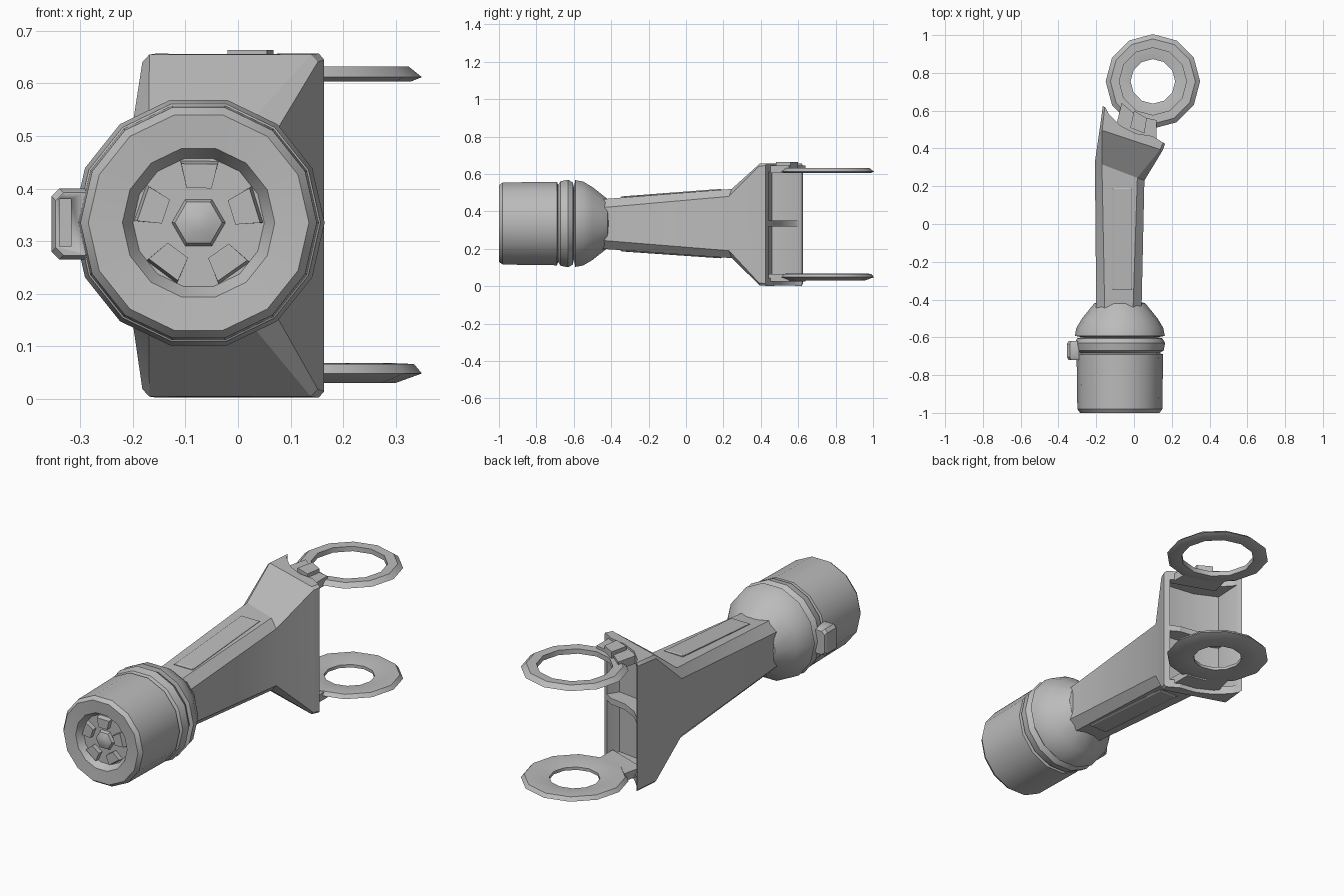
import bpy, bmesh, math
from mathutils import Vector

cube = bpy.data.objects.get("Cube")
if cube:
    bpy.data.objects.remove(cube, do_unlink=True)

grey = bpy.data.materials.new("light grey")
grey.use_nodes = True
grey.diffuse_color = (0.5, 0.5, 0.5, 1)
grey.node_tree.nodes["Principled BSDF"].inputs["Base Color"].default_value = (0.5, 0.5, 0.5, 1)


def finish(name, bm, smooth=32):
    bmesh.ops.recalc_face_normals(bm, faces=bm.faces)
    mesh = bpy.data.meshes.new(name)
    bm.to_mesh(mesh)
    bm.free()
    mesh.materials.append(grey)
    ob = bpy.data.objects.new(name, mesh)
    bpy.context.collection.objects.link(ob)
    bpy.ops.object.select_all(action='DESELECT')
    ob.select_set(True)
    bpy.context.view_layer.objects.active = ob
    bpy.ops.object.shade_smooth_by_angle(angle=math.radians(smooth))
    return ob


def loft(name, sections, closed=False):
    """Join matching rings of points; cap the ends unless closed."""
    bm = bmesh.new()
    rings = [[bm.verts.new(p) for p in s] for s in sections]
    pairs = list(zip(rings, rings[1:]))
    if closed:
        pairs.append((rings[-1], rings[0]))
    else:
        bm.faces.new(rings[0])
        bm.faces.new(rings[-1])
    for a, b in pairs:
        n = len(a)
        for i in range(n):
            j = (i + 1) % n
            bm.faces.new((a[i], a[j], b[j], b[i]))
    return finish(name, bm)


def prism(name, outline, z0, z1):
    return loft(name, [[(x, y, z) for x, y in outline] for z in (z0, z1)])


def circle(cx, cy, r, sides):
    return [(cx + r * math.cos(2 * math.pi * i / sides),
             cy + r * math.sin(2 * math.pi * i / sides)) for i in range(sides)]


def turned(name, profile, sides=14):
    """Lathe (radius, y) pairs about the motor axis."""
    return loft(name, [[(x, y, z) for x, z in circle(AX, AZ, r, sides)] for r, y in profile])


def cut(ob, cutter):
    mod = ob.modifiers.new("cut", 'BOOLEAN')
    mod.operation = 'DIFFERENCE'
    mod.solver = 'EXACT'
    mod.object = cutter
    bpy.context.view_layer.objects.active = ob
    bpy.ops.object.modifier_apply(modifier=mod.name)
    bpy.data.objects.remove(cutter, do_unlink=True)


AX, AZ = -0.075, 0.335      # motor axis
RX, RY = 0.1, 0.755         # ring centre

# Motor housing with recessed end
turned("motor_housing", [(0.03, -0.96), (0.125, -0.96), (0.145, -0.995), (0.21, -1.0),
                         (0.225, -0.98), (0.229, -0.69), (0.2, -0.68)])
turned("locking_collar", [(0.2, -0.69), (0.232, -0.67), (0.24, -0.63), (0.225, -0.605), (0.2, -0.6)])
turned("collar_core", [(0.2, -0.62), (0.2, -0.57)])
turned("shoulder_bell", [(0.2, -0.6), (0.238, -0.592), (0.23, -0.55), (0.2, -0.5),
                         (0.135, -0.42), (0.1, -0.41)])

# Lugs and hub inside the end recess
turned("end_hub", [(0.02, -0.985), (0.045, -0.975), (0.055, -0.95)], 6)
for k in range(5):
    a = 2 * math.pi * k / 5 + 0.3
    rings = []
    for y, grow in ((-0.95, 0.0), (-0.985, -0.008)):
        corners = ((0.07, -0.35), (0.125 + grow, -0.3), (0.125 + grow, 0.3), (0.07, 0.35))
        rings.append([(AX + r * math.cos(a + t), y, AZ + r * math.sin(a + t)) for r, t in corners])
    loft(f"end_lug_{k + 1}", rings)

# Slotted latch on the side of the collar
def latch_ring(y, inset):
    x0, x1, z0, z1, c = -0.355 + inset, -0.29, 0.265 + inset, 0.4 - inset, 0.015
    return [(x1, y, z0), (x0 + c, y, z0), (x0, y, z0 + c),
            (x0, y, z1 - c), (x0 + c, y, z1), (x1, y, z1)]

latch = loft("side_latch", [latch_ring(-0.72, 0.008), latch_ring(-0.705, 0),
                            latch_ring(-0.635, 0), latch_ring(-0.62, 0.008)])
cut(latch, prism("slot", [(-0.34, -0.8), (-0.318, -0.8), (-0.318, -0.68), (-0.34, -0.68)], 0.29, 0.38))


# Arm body: bevelled neck flaring into the yoke
def section(left, right, z0, z1, c):
    a, b = Vector(left), Vector(right)
    d = (b - a).normalized() * c
    pts = [(a, z0 + c), (a + d, z0), (b - d, z0), (b, z0 + c),
           (b, z1 - c), (b - d, z1), (a + d, z1), (a, z1 - c)]
    return [(p.x, p.y, z) for p, z in pts]

arm = loft("arm_and_yoke", [
    section((-0.2, -0.45), (0.04, -0.45), 0.2, 0.465, 0.045),
    section((-0.207, 0.33), (0.055, 0.23), 0.15, 0.52, 0.04),
    section((-0.182, 0.5), (0.152, 0.39), 0.004, 0.655, 0.014),
    section((-0.165, 0.625), (0.164, 0.425), 0.002, 0.657, 0.012)])
cut(arm, prism("saddle", circle(RX, RY, 0.29, 20), -0.1, 0.8))
pocket = [(-0.14, 0.75), (-0.155, 0.46), (-0.04, 0.405), (0.105, 0.385), (0.135, 0.43), (0.25, 0.7)]
for z0, z1 in ((0.045, 0.32), (0.35, 0.61)):
    cut(arm, prism("pocket", pocket, z0, z1))
bpy.ops.object.select_all(action='DESELECT')
arm.select_set(True)
bpy.ops.object.shade_smooth_by_angle(angle=math.radians(30))

# Raised panels along the top and bottom of the neck
for name, z_start, slope, side in (("top_panel", 0.465, 0.076, 1), ("bottom_panel", 0.2, -0.069, -1)):
    rings = []
    for inset, lift in ((0, -0.012), (0, 0.003), (0.006, 0.007)):
        x0, x1, y0, y1 = -0.115 + inset, -0.01 - inset, -0.35 + inset, 0.19 - inset
        rings.append([(x, y, z_start + slope * (y + 0.45) + side * lift)
                      for x, y in ((x0, y0), (x1, y0), (x1, y1), (x0, y1))])
    loft(name, rings)


# Bearing rings and the tongues that carry them
def ring(name, profile, sides=12):
    loft(name, [[(x, y, z) for x, y in circle(RX, RY, r, sides)] for r, z in profile], closed=True)

ring("top_ring", [(0.178, 0.605), (0.23, 0.604), (0.25, 0.612), (0.225, 0.632), (0.178, 0.63)])
ring("bottom_ring", [(0.118, 0.04), (0.2, 0.03), (0.25, 0.048), (0.235, 0.066), (0.19, 0.068), (0.118, 0.055)])
tongue = [(-0.1, 0.5), (0.12, 0.42), (0.12, 0.55), (0.02, 0.57), (-0.065, 0.64)]
prism("top_tongue", tongue, 0.605, 0.645)
prism("bottom_tongue", tongue, 0.025, 0.064)
prism("top_key", [(-0.02, 0.51), (0.055, 0.48), (0.068, 0.56), (0.0, 0.6)], 0.63, 0.664)
